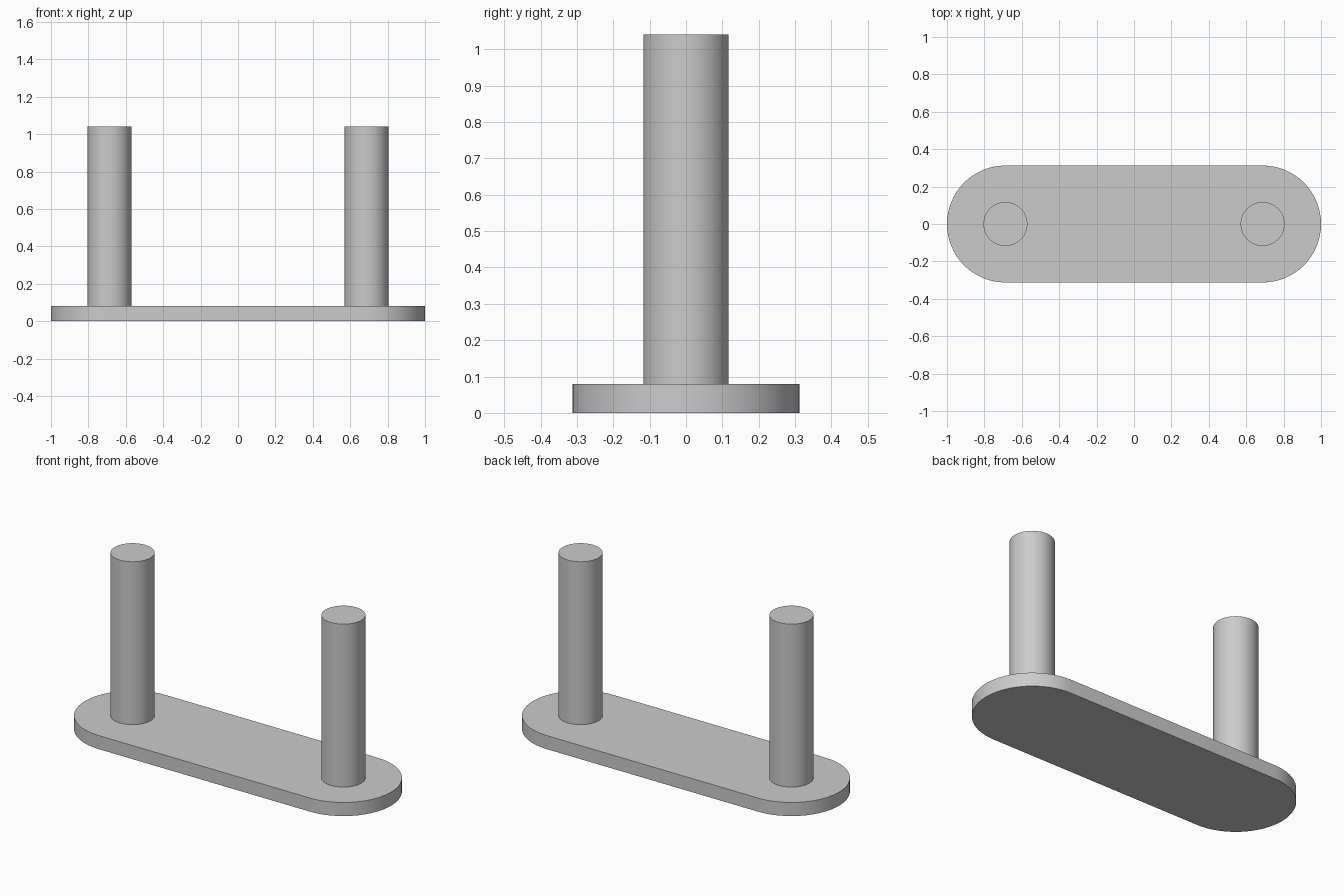
import bpy, bmesh, math

if "Cube" in bpy.data.objects:
    bpy.data.objects.remove(bpy.data.objects["Cube"])

PLATE_R, PLATE_H = 0.3125, 0.08
PIN_R, PIN_TOP = 0.1175, 1.04
PIN_X = 1 - PLATE_R

grey = bpy.data.materials.new("plain grey")
grey.diffuse_color = (0.6, 0.6, 0.6, 1)
grey.use_nodes = True
grey.node_tree.nodes["Principled BSDF"].inputs["Base Color"].default_value = grey.diffuse_color


def extrude_outline(name, points, z0, z1):
    """Solid prism from a flat outline, with smooth sides and sharp rims."""
    bm = bmesh.new()
    face = bm.faces.new([bm.verts.new((x, y, z0)) for x, y in points])
    top = bmesh.ops.extrude_face_region(bm, geom=[face], use_keep_orig=True)
    verts = [g for g in top["geom"] if isinstance(g, bmesh.types.BMVert)]
    bmesh.ops.translate(bm, verts=verts, vec=(0, 0, z1 - z0))
    bmesh.ops.recalc_face_normals(bm, faces=bm.faces)
    mesh = bpy.data.meshes.new(name)
    bm.to_mesh(mesh)
    bm.free()
    mesh.materials.append(grey)
    obj = bpy.data.objects.new(name, mesh)
    bpy.context.collection.objects.link(obj)
    bpy.ops.object.select_all(action='DESELECT')
    obj.select_set(True)
    bpy.context.view_layer.objects.active = obj
    bpy.ops.object.shade_smooth_by_angle(angle=math.radians(30))
    return obj


def arc(cx, r, start, sweep, steps):
    return [(cx + r * math.cos(start + sweep * i / steps),
             r * math.sin(start + sweep * i / steps)) for i in range(steps + 1)]


# Rounded base plate
outline = (arc(PIN_X, PLATE_R, -math.pi / 2, math.pi, 32)
           + arc(-PIN_X, PLATE_R, math.pi / 2, math.pi, 32))
extrude_outline("base_plate", outline, 0, PLATE_H)

# Two upright pins
for side, x in (("left", -PIN_X), ("right", PIN_X)):
    extrude_outline(side + "_pin", arc(x, PIN_R, 0, math.tau, 64)[:-1], PLATE_H, PIN_TOP)
